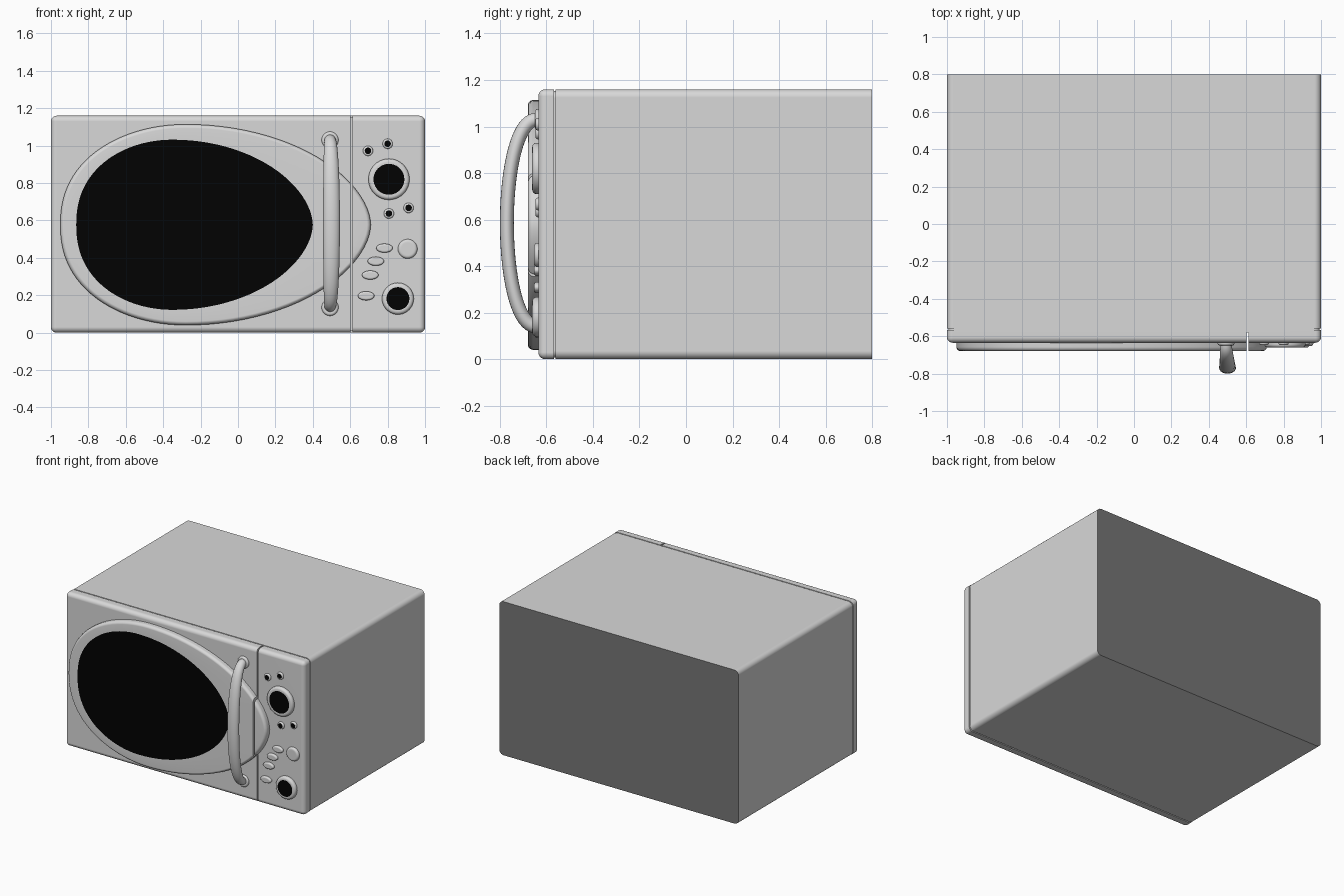
import bpy, bmesh
from math import sin, cos, pi, radians
from mathutils import Vector

default = bpy.data.objects.get("Cube")
if default:
    bpy.data.objects.remove(default, do_unlink=True)


def material(name, colour):
    mat = bpy.data.materials.new(name)
    mat.use_nodes = True
    mat.diffuse_color = colour
    shader = next(n for n in mat.node_tree.nodes if n.type == 'BSDF_PRINCIPLED')
    shader.inputs["Base Color"].default_value = colour
    return mat


GREY = material("light grey", (0.69, 0.69, 0.69, 1))
BLACK = material("black", (0.0005, 0.0005, 0.0005, 1))
DARK = material("dark grey", (0.18, 0.18, 0.18, 1))
FRONT = -0.635      # plane of the door and control panel
HEIGHT = 1.16
MIDDLE = 0.577
parts = []


def finish(name, bm):
    bmesh.ops.recalc_face_normals(bm, faces=bm.faces)
    mesh = bpy.data.meshes.new(name)
    bm.to_mesh(mesh)
    bm.free()
    for mat in (GREY, BLACK, DARK):
        mesh.materials.append(mat)
    obj = bpy.data.objects.new(name, mesh)
    bpy.context.collection.objects.link(obj)
    parts.append(obj)
    return obj


def box(name, low, high, radius, rounded):
    """Box whose edges chosen by the rule 'rounded' get a round bevel."""
    low, high = Vector(low), Vector(high)
    bm = bmesh.new()
    bmesh.ops.create_cube(bm, size=1)
    for v in bm.verts:
        v.co = Vector(l + (h - l) * (c + 0.5) for l, h, c in zip(low, high, v.co))
    edges = [e for e in bm.edges if rounded(*(v.co for v in e.verts))]
    bmesh.ops.bevel(bm, geom=edges, offset=radius, segments=5,
                    profile=0.5, affect='EDGES')
    return finish(name, bm)


def loft(name, rings, cap=0, cut=None):
    """Skin a list of equal rings; 'cap' is the last face's material."""
    bm = bmesh.new()
    loops = [[bm.verts.new(p) for p in ring] for ring in rings]
    count = len(loops[0])
    for a, b in zip(loops, loops[1:]):
        for i in range(count):
            j = (i + 1) % count
            bm.faces.new((a[i], a[j], b[j], b[i]))
    bm.faces.new(loops[0])
    bm.faces.new(loops[-1]).material_index = cap
    if cut:
        x, side = cut
        bmesh.ops.bisect_plane(bm, geom=bm.verts[:] + bm.edges[:] + bm.faces[:],
                               plane_co=(x, 0, 0), plane_no=(side, 0, 0),
                               clear_inner=True)
        bmesh.ops.holes_fill(bm, edges=[e for e in bm.edges if e.is_boundary])
    return finish(name, bm)


def ellipse(x, z, rx, rz, y, count=40):
    return [(x + rx * cos(2 * pi * i / count), y, z + rz * sin(2 * pi * i / count))
            for i in range(count)]


def egg(left, peak, right, half, y, count=96):
    """Egg outline, blunt on the left and tapering on the right."""
    ring = []
    for i in range(count):
        c, s = cos(2 * pi * i / count), sin(2 * pi * i / count)
        power = 1.12 if c > 0 else 0.88
        reach = right - peak if c > 0 else peak - left
        z = abs(s) ** power * half * (1 if s > 0 else -1)
        ring.append((peak + reach * c, y, MIDDLE + z))
    return ring


def button(name, x, z, rx, rz, depth, face=0.75, cap=0):
    """Round or oval control with a rounded rim and a flat face."""
    soft = min(0.018, rz * 0.4, depth * 0.8)
    rings = [ellipse(x, z, rx, rz, FRONT + 0.01)]
    for k in range(5):
        a = pi / 2 * k / 4
        inset, out = soft * (1 - cos(a)), depth - soft * (1 - sin(a))
        rings.append(ellipse(x, z, rx - inset, rz - inset, FRONT - out))
    rings.append(ellipse(x, z, rx * face, rz * face, FRONT - depth))
    return loft(name, rings, cap)


def along_y(a, b):
    return abs(a.y - b.y) > 0.02


# Cabinet with its long edges rounded and a darker back panel
cabinet = box("cabinet", (-1, -0.56, 0), (1, 0.8, HEIGHT), 0.035, along_y)
for face in cabinet.data.polygons:
    if face.normal.y > 0.9:
        face.material_index = 2
box("front_seam", (-0.992, -0.58, 0.008), (0.992, -0.55, HEIGHT - 0.008), 0.03, along_y)


# Door and control panel, rounded everywhere but along the gap and the back
def front_rule(gap):
    def rule(a, b):
        at_gap = abs(a.x - gap) < 0.001 and abs(b.x - gap) < 0.001
        at_back = a.y > -0.6 and b.y > -0.6
        return not at_gap and not at_back
    return rule


box("door", (-1, FRONT, 0), (0.602, -0.568, HEIGHT), 0.03, front_rule(0.602))
box("control_panel", (0.612, FRONT, 0), (1, -0.568, HEIGHT), 0.03, front_rule(0.612))

# Raised egg-shaped surround, split by the door gap, with a dark window
for name, cut in (("window_surround", (0.602, -1)), ("surround_tip", (0.612, 1))):
    rings = [egg(-0.95 + i, -0.28, 0.71 - i, 0.537 - i, y) for i, y in
             ((0, FRONT + 0.01), (0, -0.658), (0.003, -0.668),
              (0.01, -0.676), (0.02, -0.68))]
    rings.append(egg(-0.865, -0.35, 0.4, 0.455, -0.68))
    loft(name, rings, 1, cut)

# Arched door handle, wider at the middle
rings = []
steps = 40
for i in range(steps + 1):
    t = pi * i / steps
    centre = Vector((0.492 + 0.008 * sin(t), FRONT - 0.135 * sin(t) ** 0.85,
                     MIDDLE + 0.008 + 0.445 * cos(t)))
    normal = Vector((0, -sin(t) * 0.445, cos(t) * 0.135)).normalized()
    width = 0.029 + 0.016 * sin(t)
    rings.append([centre + Vector((width * cos(a), 0, 0)) + normal * 0.03 * sin(a)
                  for a in (2 * pi * k / 20 for k in range(20))])
loft("handle", rings)
for name, z in (("upper_handle_mount", 1.03), ("lower_handle_mount", 0.135)):
    button(name, 0.492, z, 0.045, 0.045, 0.015)

# Two dials with dark faces
button("upper_dial", 0.807, 0.82, 0.11, 0.11, 0.026, 0.75, 1)
button("lower_dial", 0.855, 0.182, 0.085, 0.085, 0.026, 0.72, 1)

# Small dark indicators around the upper dial
for i, (x, z) in enumerate(((0.695, 0.972), (0.8, 1.01), (0.807, 0.637), (0.912, 0.667))):
    button(f"indicator_{i + 1}", x, z, 0.027, 0.027, 0.012, 0.74, 1)

# Oval buttons and the round start button
for i, (x, z) in enumerate(((0.783, 0.452), (0.737, 0.382), (0.707, 0.308), (0.685, 0.197))):
    button(f"oval_button_{i + 1}", x, z, 0.044, 0.024, 0.018, 0.55)
button("round_button", 0.907, 0.448, 0.052, 0.052, 0.018, 0.6)

# Smooth shading with crisp flat faces
bpy.ops.object.select_all(action='DESELECT')
for obj in parts:
    obj.select_set(True)
bpy.context.view_layer.objects.active = parts[0]
bpy.ops.object.shade_smooth_by_angle(angle=radians(35))
for obj in parts:
    obj.modifiers.new("weighted_normals", 'WEIGHTED_NORMAL').keep_sharp = True
